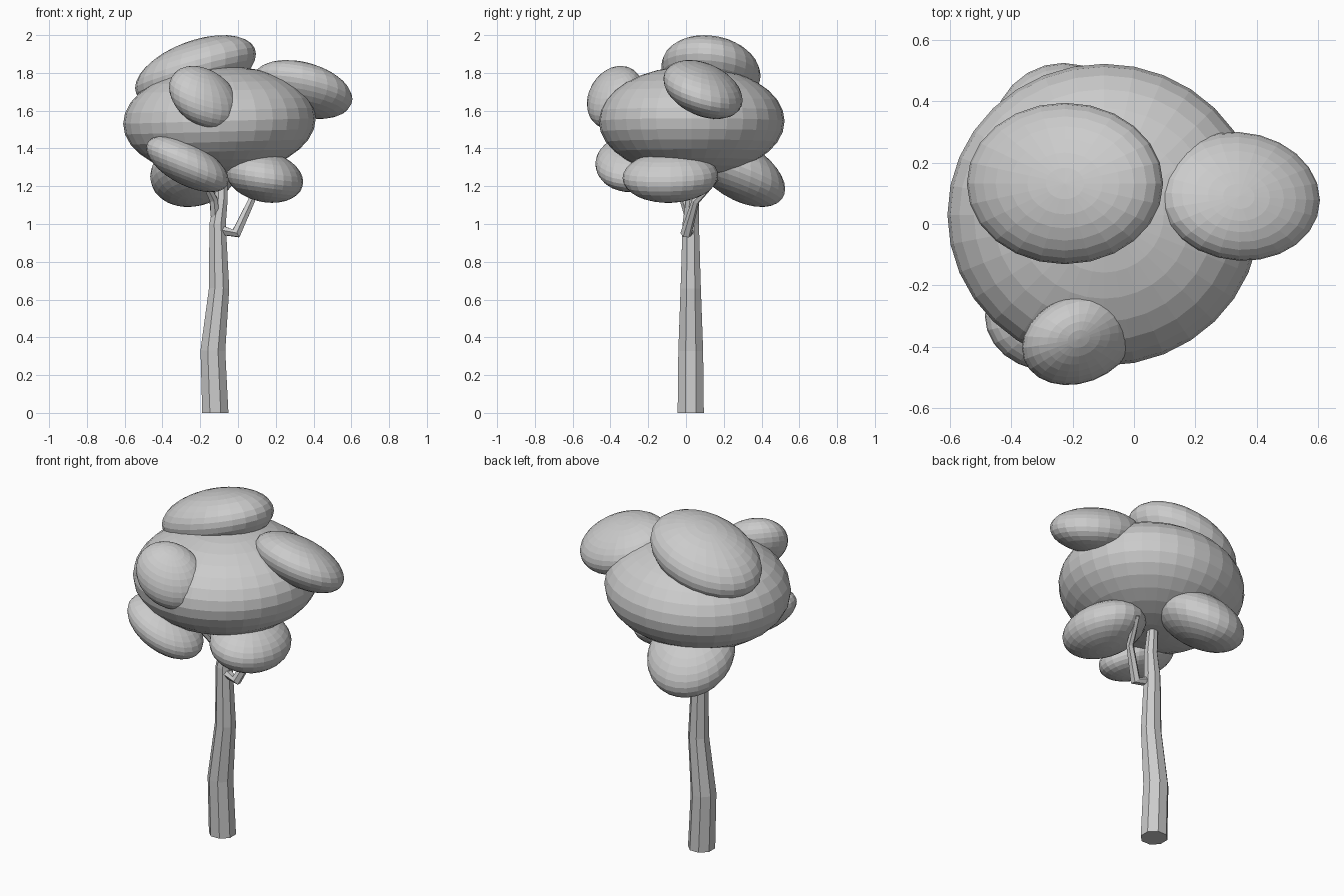
import bpy, bmesh, math
from mathutils import Vector, Matrix

if "Cube" in bpy.data.objects:
    bpy.data.objects.remove(bpy.data.objects["Cube"])

grey = bpy.data.materials.new("light_grey")
grey.diffuse_color = (0.6, 0.6, 0.6, 1)
grey.use_nodes = True
grey.node_tree.nodes["Principled BSDF"].inputs["Base Color"].default_value = grey.diffuse_color


def finish(name, bm):
    bmesh.ops.recalc_face_normals(bm, faces=bm.faces)
    me = bpy.data.meshes.new(name)
    bm.to_mesh(me)
    bm.free()
    me.materials.append(grey)
    ob = bpy.data.objects.new(name, me)
    bpy.context.collection.objects.link(ob)


def blob(name, centre, half, lean=(0, 0, 0), seg=24, rings=16):
    """Leaning ellipsoid: half extents along x, y, z and lean in xy, xz, yz."""
    sx, sy, sz = half
    xy, xz, yz = lean
    b = math.sqrt(1 - xy * xy)
    c = (yz - xy * xz) / b
    d = math.sqrt(1 - xz * xz - c * c)
    m = Matrix(((sx, 0, 0, centre[0]),
                (sy * xy, sy * b, 0, centre[1]),
                (sz * xz, sz * c, sz * d, centre[2]),
                (0, 0, 0, 1)))
    bm = bmesh.new()
    bmesh.ops.create_uvsphere(bm, u_segments=seg, v_segments=rings, radius=1, matrix=m)
    finish(name, bm)


def limb(name, path, sides):
    """Tapered faceted tube through (x, y, z, radius) points."""
    bm = bmesh.new()
    pts = [Vector(p[:3]) for p in path]
    loops = []
    for i, p in enumerate(pts):
        t = (pts[min(i + 1, len(pts) - 1)] - pts[max(i - 1, 0)]).normalized()
        if i == 0 and p.z == 0:
            t = Vector((0, 0, 1))           # flat foot on the ground
        u = Vector((0, 1, 0)).cross(t).normalized()
        v = t.cross(u)
        r = path[i][3]
        ring = []
        for k in range(sides):
            a = 2 * math.pi * (k + 0.5) / sides
            ring.append(bm.verts.new(p + r * (math.cos(a) * u + math.sin(a) * v)))
        loops.append(ring)
    for a, b in zip(loops, loops[1:]):
        for k in range(sides):
            j = (k + 1) % sides
            bm.faces.new((a[k], a[j], b[j], b[k]))
    bm.faces.new(loops[0])
    bm.faces.new(loops[-1])
    finish(name, bm)


# Trunk and branches
limb("trunk", [(-.12, .025, 0, .075), (-.133, .025, .33, .071), (-.10, .025, .66, .058),
               (-.108, .025, 1.0, .047), (-.09, .035, 1.13, .038), (-.085, .06, 1.32, .028)], 8)
limb("right_branch", [(-.10, .02, .97, .03), (-.01, 0, .95, .03),
                      (.07, .05, 1.12, .021), (.11, .16, 1.24, .016)], 6)
limb("left_branch", [(-.12, .02, 1.04, .028), (-.13, -.01, 1.13, .024),
                     (-.19, -.09, 1.25, .018)], 6)

# Foliage: one large crown with smaller clumps around it
blob("main_crown", (-.098, .03, 1.545), (.51, .492, .29), (0, .05, 0), 32, 16)
blob("top_clump", (-.225, .132, 1.81), (.32, .263, .19), (0, .47, -.13))
blob("upper_right_clump", (.342, .09, 1.712), (.264, .21, .156), (-.06, -.32, -.35))
blob("front_clump", (-.18, -.375, 1.67), (.185, .15, .167), (.2, -.32, .2))
blob("lower_left_clump", (-.268, -.30, 1.318), (.218, .18, .149), (0, -.57, 0))
blob("lower_right_clump", (.14, -.083, 1.25), (.205, .253, .138), (0, -.2, .05))
blob("lower_back_clump", (-.23, .28, 1.28), (.235, .245, .19), (0, .15, -.5))
